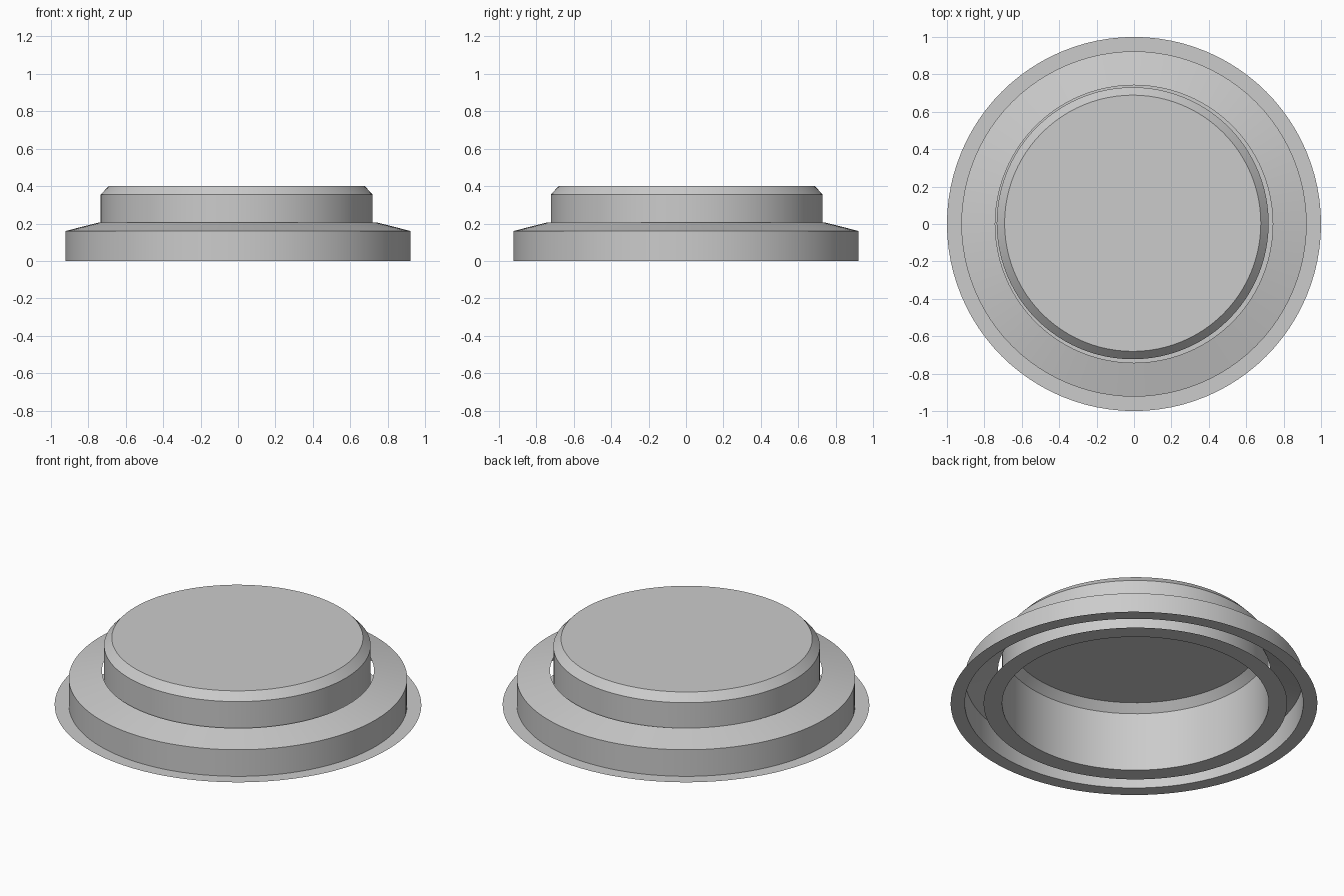
import bpy
import math
import bmesh

cube = bpy.data.objects.get("Cube")
if cube:
    bpy.data.objects.remove(cube, do_unlink=True)

SEGMENTS = 96

grey = bpy.data.materials.new("plain grey")
grey.use_nodes = True
grey.diffuse_color = (0.6, 0.6, 0.6, 1)
grey.node_tree.nodes["Principled BSDF"].inputs["Base Color"].default_value = (0.6, 0.6, 0.6, 1)


def lathe(name, profile, centre=(0, 0), closed_top=False):
    """Turn a (radius, height) profile around z into a thin shell."""
    bm = bmesh.new()
    rings = []
    for radius, z in profile:
        angles = [math.tau * i / SEGMENTS for i in range(SEGMENTS)]
        rings.append([bm.verts.new((radius * math.cos(a), radius * math.sin(a), z))
                      for a in angles])
    for low, high in zip(rings, rings[1:]):
        for i in range(SEGMENTS):
            j = (i + 1) % SEGMENTS
            bm.faces.new((low[i], low[j], high[j], high[i]))
    if closed_top:
        bm.faces.new(rings[-1])
    mesh = bpy.data.meshes.new(name)
    bm.to_mesh(mesh)
    bm.free()
    mesh.materials.append(grey)
    obj = bpy.data.objects.new(name, mesh)
    obj.location = (centre[0], centre[1], 0)
    bpy.context.collection.objects.link(obj)
    bpy.ops.object.select_all(action="DESELECT")
    obj.select_set(True)
    bpy.context.view_layer.objects.active = obj
    bpy.ops.object.shade_smooth_by_angle(angle=math.radians(10))
    return obj


# Outer collar: flat foot flange, wall and sloped shoulder with an open hole
lathe("outer_collar", [(1.0, 0), (0.923, 0), (0.923, 0.16), (0.742, 0.206)])

# Inner cap: foot flange hidden under the collar, wall, chamfer and flat top
lathe("inner_cap", [(0.828, 0), (0.727, 0), (0.727, 0.355), (0.685, 0.4)],
      centre=(-0.007, 0.004), closed_top=True)
